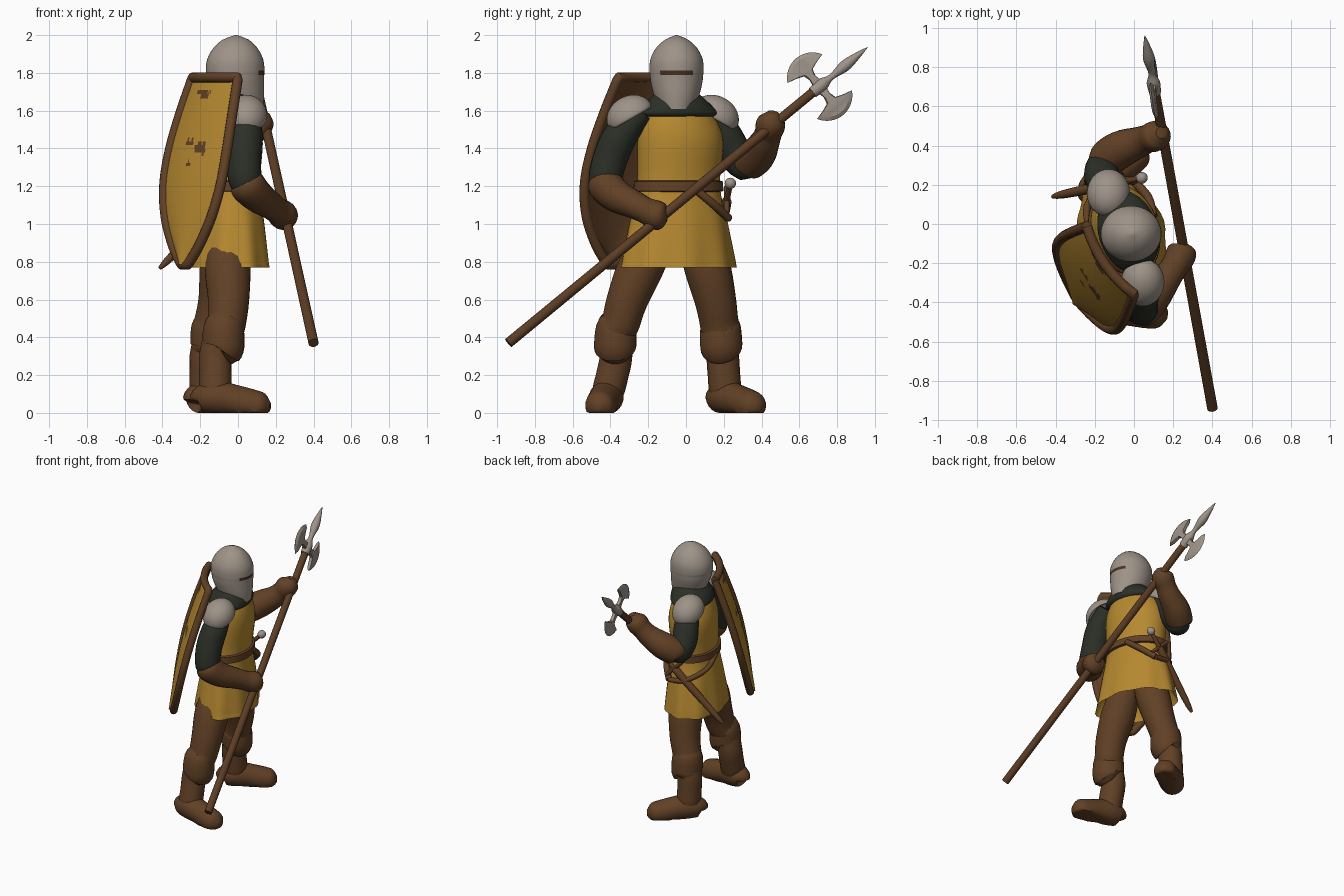
import bpy, bmesh, math, random
from mathutils import Vector, Matrix

random.seed(4)
if "Cube" in bpy.data.objects:
    bpy.data.objects.remove(bpy.data.objects["Cube"])


def material(name, r, g, b):
    m = bpy.data.materials.new(name)
    m.use_nodes = True
    m.diffuse_color = (r, g, b, 1)
    m.node_tree.nodes["Principled BSDF"].inputs["Base Color"].default_value = (r, g, b, 1)
    return m


YELLOW = material("yellow cloth", .47, .25, .03)
LEATHER = material("brown leather", .12, .052, .019)
WOOD = material("dark wood", .105, .046, .018)
STEEL = material("dull steel", .34, .29, .245)
MAIL = material("dark green mail", .025, .029, .02)
SLIT = material("dark slit", .06, .03, .014)


def finish(name, bm, *mats, angle=45):
    mesh = bpy.data.meshes.new(name)
    bm.to_mesh(mesh)
    bm.free()
    obj = bpy.data.objects.new(name, mesh)
    bpy.context.collection.objects.link(obj)
    for m in mats:
        mesh.materials.append(m)
    bpy.ops.object.select_all(action='DESELECT')
    bpy.context.view_layer.objects.active = obj
    obj.select_set(True)
    bpy.ops.object.shade_smooth_by_angle(angle=math.radians(angle))
    return obj


def smooth(rows, n=4):
    """Catmull-Rom interpolation of equal-length tuples."""
    out = []
    for i in range(len(rows) - 1):
        a, b, c, d = (rows[max(0, min(len(rows) - 1, i + k))] for k in (-1, 0, 1, 2))
        for k in range(n):
            t = k / n
            out.append(tuple(q + t / 2 * (r - p + t * (2 * p - 5 * q + 4 * r - s + t * (3 * (q - r) + s - p)))
                             for p, q, r, s in zip(a, b, c, d)))
    return out + [rows[-1]]


def skin(rings):
    bm = bmesh.new()
    loops = [[bm.verts.new(p) for p in ring] for ring in rings]
    n = len(loops[0])
    for lo, hi in zip(loops, loops[1:]):
        for j in range(n):
            bm.faces.new((lo[j], lo[(j + 1) % n], hi[(j + 1) % n], hi[j]))
    bm.faces.new(loops[0][::-1])
    bm.faces.new(loops[-1])
    bmesh.ops.recalc_face_normals(bm, faces=bm.faces)
    return bm


def stack(rows, yaw=0, folds=0, n=4, sides=48):
    """Elliptical rings up the z axis: (z, x, y, depth, width)."""
    turn = Matrix.Rotation(math.radians(yaw), 3, 'Z')
    rings = []
    for z, x, y, rx, ry in smooth(rows, n):
        ring = []
        for j in range(sides):
            a = math.tau * j / sides
            f = 1 + folds * max(0, 1.2 - z) * math.cos(9 * a)
            ring.append(turn @ Vector((rx * f * math.cos(a), ry * f * math.sin(a), 0)) + Vector((x, y, z)))
        rings.append(ring)
    return skin(rings)


def tube(name, rows, mat, n=4, sides=20, floor=None):
    """Round limb through (x, y, z, radius)."""
    dense = smooth(rows, n)
    pts = [Vector(r[:3]) for r in dense]
    rings = []
    axis = None
    for i, p in enumerate(pts):
        d = (pts[min(i + 1, len(pts) - 1)] - pts[max(i - 1, 0)]).normalized()
        side = (axis if axis else Vector((.31, .2, .93)).cross(d))
        axis = (side - d * side.dot(d)).normalized()
        other = d.cross(axis)
        ring = [p + dense[i][3] * (axis * math.cos(math.tau * j / sides) + other * math.sin(math.tau * j / sides))
                for j in range(sides)]
        if floor is not None:
            for v in ring:
                v.z = max(floor, v.z)
        rings.append(ring)
    return finish(name, skin(rings), mat)


# Tunic, mail collar and belt, turned towards the left
TURN = 17
finish("tunic", stack([(.95, -.05, -.04, .12, .2), (.82, -.055, -.045, .2, .295), (.78, -.06, -.045, .215, .312),
                       (1, -.055, -.042, .188, .268), (1.2, -.05, -.04, .16, .225), (1.42, -.045, -.03, .17, .232),
                       (1.53, -.04, -.035, .155, .21), (1.63, -.035, -.04, .12, .15)], TURN, .07), YELLOW)
finish("mail_collar", stack([(1.57, -.035, -.04, .14, .2), (1.59, -.03, -.04, .15, .215),
                             (1.64, -.02, -.045, .138, .17), (1.69, -.01, -.05, .1, .12)], TURN), MAIL)
finish("belt", stack([(1.17, -.05, -.04, .16, .225), (1.175, -.05, -.04, .178, .243),
                      (1.225, -.05, -.04, .176, .241), (1.23, -.05, -.04, .16, .225)], TURN, n=1), LEATHER)

# Helmet with its eye slit marked by height and direction
bm = stack([(1.61, .02, -.05, .112, .095), (1.68, .004, -.05, .134, .12), (1.75, -.01, -.05, .148, .137),
            (1.79, -.013, -.05, .152, .141), (1.812, -.015, -.05, .155, .143), (1.87, -.015, -.05, .149, .139),
            (1.93, -.014, -.05, .118, .11), (1.975, -.012, -.05, .07, .062), (2, -.01, -.05, .005, .005)], n=3)
for f in bm.faces:
    c = f.calc_center_median()
    if 1.79 < c.z < 1.812 and c.x > 0 and abs(c.y + .05) < .085:
        f.material_index = 1
finish("helmet", bm, STEEL, SLIT)

# Legs, boots and feet
tube("right_leg", [(-.05, -.14, .95, .1), (-.055, -.235, .78, .122), (-.05, -.31, .6, .11), (-.06, -.345, .48, .103),
                   (-.075, -.368, .44, .11), (-.078, -.375, .355, .112), (-.085, -.375, .335, .105),
                   (-.09, -.375, .33, .08)], LEATHER)
tube("left_leg", [(-.08, .05, .95, .1), (-.08, .11, .78, .122), (-.1, .155, .6, .11), (-.13, .175, .48, .103),
                  (-.14, .182, .44, .11), (-.14, .187, .355, .112), (-.15, .19, .335, .105),
                  (-.15, .19, .33, .08)], LEATHER)
for side, x, y, lean, heading in (("right", -.12, -.37, -.05, -9), ("left", -.17, .195, .015, 38)):
    tube(side + "_boot", [(x + .02, y, .42, .08), (x, y, .3, .086), (x, y + lean * .4, .2, .086),
                          (x, y + lean * .8, .12, .085), (x, y + lean, .07, .07)], LEATHER)
    d = Vector((math.cos(math.radians(heading)), math.sin(math.radians(heading)), 0))
    foot = [(-.092, .06, .04), (-.08, .07, .07), (0, .082, .09), (.1, .066, .084), (.2, .042, .082),
            (.26, .036, .068), (.295, .034, .02)]
    tube(side + "_foot", [(x + d.x * s, y + lean + d.y * s, z, r) for s, z, r in foot], LEATHER, floor=0)

# Mail sleeves, gauntlets and shoulder plates
tube("right_sleeve", [(.04, -.24, 1.6, .07), (.04, -.34, 1.48, .09), (.03, -.4, 1.35, .092),
                      (.04, -.43, 1.22, .085), (.07, -.41, 1.16, .05)], MAIL)
tube("left_sleeve", [(-.12, .12, 1.6, .07), (-.145, .2, 1.48, .088), (-.165, .255, 1.38, .09),
                     (-.15, .31, 1.31, .08), (-.1, .35, 1.34, .05)], MAIL)
tube("right_gauntlet", [(.03, -.44, 1.23, .07), (.045, -.43, 1.21, .095), (.1, -.37, 1.15, .088),
                        (.17, -.27, 1.1, .074), (.21, -.21, 1.07, .07), (.235, -.165, 1.05, .078),
                        (.25, -.125, 1.035, .068), (.255, -.1, 1.03, .02)], LEATHER)
tube("left_gauntlet", [(-.16, .32, 1.3, .07), (-.145, .33, 1.32, .094), (-.07, .38, 1.37, .096),
                       (.02, .415, 1.43, .08), (.07, .435, 1.48, .072), (.1, .445, 1.515, .078),
                       (.125, .455, 1.55, .07), (.14, .465, 1.59, .03)], LEATHER)
for name, spot, lean in (("right_shoulder_plate", (.045, -.295, 1.57), 30),
                         ("left_shoulder_plate", (-.13, .155, 1.57), -30)):
    bm = bmesh.new()
    bmesh.ops.create_uvsphere(bm, u_segments=32, v_segments=24, radius=1)
    bmesh.ops.delete(bm, geom=[v for v in bm.verts if v.co.z < -.2], context='VERTS')
    bmesh.ops.transform(bm, verts=bm.verts, matrix=Matrix.Translation(spot)
                        @ Matrix.Rotation(math.radians(lean), 4, 'X') @ Matrix.Diagonal((.11, .13, .108, 1)))
    finish(name, bm, STEEL).modifiers.new("thickness", 'SOLIDIFY').thickness = .012

# Polearm: shaft, leaf point, two crescent blades and a socket
butt, tip = Vector((.4, -.94, .37)), Vector((.055, .96, 1.935))
axis = (tip - butt).normalized()
up = Vector((1, 0, 0)).cross(axis).normalized()
head = butt + axis * ((tip - butt).length - .33)
tube("shaft", [(*butt, .027), (*head, .025)], WOOD, n=1)
tube("spear_point", [(*(head + axis * s), r) for s, r in
                     ((-.05, .03), (.02, .034), (.08, .016), (.17, .03), (.24, .022), (.33, .002))], STEEL, sides=12)


def crescent(name, flip):
    edge = [(.14 * math.sin(a), .05 + .145 * math.cos(a)) for a in (k * .13 - 1.04 for k in range(17))]
    neck = [(.03, 0), (.02, .06), (.03, .095), (.07, .11)]
    outline = neck + edge[::-1] + [(-a, p) for a, p in neck[::-1]]
    thick = axis.cross(up) * .012
    # Faces shrink towards the middle so that the rim is thin
    rings = [[head + axis * a * k + up * flip * (.1 + (p - .1) * k) + thick * o for a, p in outline]
             for k, o in ((.8, -1), (1, 0), (.8, 1))]
    finish(name, skin(rings), STEEL, angle=30)


crescent("upper_blade", 1)
crescent("lower_blade", -1)

# Shield slung behind the right shoulder
across, out = Vector((.57, -.82, 0)).normalized(), Vector((-.82, -.57, 0)).normalized()
widths = smooth([(0, .21), (.2, .243), (.4, .265), (.58, .26), (.75, .21), (.9, .12), (1, .03)], 10)


def shield_point(t, w, s):
    return (Vector((-.12, -.185, 1.775 - .99 * t)) + across * (.075 * t + s * w)
            + out * (.25 * t + .035 * math.sin(math.pi * t) + .035 * (1 - s * s)))


bm = bmesh.new()
COLS = 64
grid = [[bm.verts.new(shield_point(t, w, 2 * j / COLS - 1)) for j in range(COLS + 1)] for t, w in widths]
worn = [(-.175, 1.69, .03), (-.2, 1.7, .015), (-.2, 1.4, .036), (-.255, 1.43, .022), (-.265, 1.32, .015)]
for a, b in zip(grid, grid[1:]):
    for j in range(COLS):
        f = bm.faces.new((a[j], b[j], b[j + 1], a[j + 1]))
        c = f.calc_center_median()
        if any(math.hypot(c.x - x, c.z - z) < r * random.uniform(.6, 1.15) for x, z, r in worn):
            f.material_index = 1
panel = finish("shield_panel", bm, YELLOW, LEATHER)
mod = panel.modifiers.new("thickness", 'SOLIDIFY')
mod.thickness, mod.offset, mod.material_offset = .022, -1, 1

top = [shield_point(0, widths[0][1], s / 4) for s in range(-4, 5)]
right = [shield_point(t, w, 1) for t, w in widths[1:]]
left = [shield_point(t, w, -1) for t, w in widths[::-1]]
tube("shield_rim", [(*p, .027) for p in top + right + left], LEATHER, n=1, sides=12)

# Sword in its scabbard, hung from a sling
pommel, end = Vector((.04, .235, 1.215)), Vector((-.415, .14, .765))


def along(t, r):
    return (*pommel.lerp(end, t), r)


tube("sword_grip", [along(0, .014), along(.2, .016)], LEATHER, n=1)
tube("scabbard", [along(.2, .024), along(.3, .028), along(.85, .022), along(1, .01)], LEATHER)
hilt = pommel.lerp(end, .2)
tube("crossguard", [(*(hilt + Vector((.07, 0, -.07)) * k), .014) for k in (-1, 1)], LEATHER, n=1)
bm = bmesh.new()
bmesh.ops.create_uvsphere(bm, u_segments=20, v_segments=14, radius=.03,
                          matrix=Matrix.Translation(pommel))
finish("pommel", bm, STEEL)
tube("front_sling", [(.1, .04, 1.19, .02), (.07, .14, 1.11, .022), (-.01, .225, 1.03, .022)], LEATHER)
tube("rear_sling", [(-.01, .225, 1.03, .018), (-.14, .205, 1.05, .018), (-.24, .09, 1.12, .018),
                    (-.22, -.05, 1.18, .018)], LEATHER)
